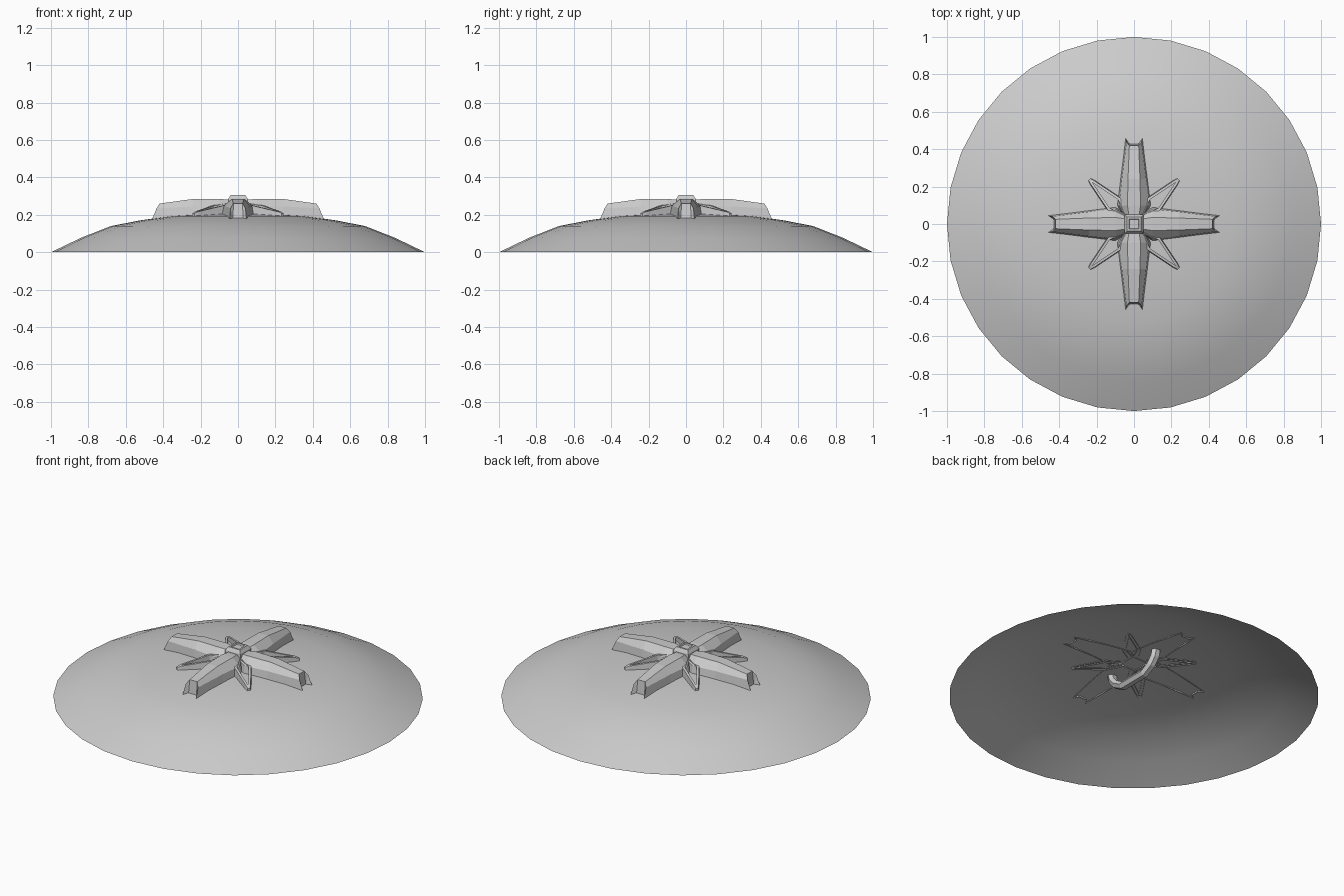
import bpy, bmesh, math
from mathutils import Vector, Matrix

if "Cube" in bpy.data.objects:
    bpy.data.objects.remove(bpy.data.objects["Cube"])

PROFILE = [(0, 0.208), (0.2, 0.203), (0.36, 0.193), (0.52, 0.171), (0.68, 0.14), (0.84, 0.077), (1, 0)]


def dome_z(r):
    for (r0, z0), (r1, z1) in zip(PROFILE, PROFILE[1:]):
        if r <= r1:
            return z0 + (z1 - z0) * (r - r0) / (r1 - r0)
    return 0


def make(name, bm, angle=0.0, smooth=None):
    bmesh.ops.remove_doubles(bm, verts=bm.verts, dist=1e-5)
    bmesh.ops.recalc_face_normals(bm, faces=bm.faces)
    bm.transform(Matrix.Rotation(angle, 4, 'Z'))
    me = bpy.data.meshes.new(name)
    bm.to_mesh(me)
    bm.free()
    ob = bpy.data.objects.new(name, me)
    bpy.context.collection.objects.link(ob)
    if smooth:
        bpy.ops.object.select_all(action='DESELECT')
        ob.select_set(True)
        bpy.context.view_layer.objects.active = ob
        bpy.ops.object.shade_smooth_by_angle(angle=math.radians(smooth))
    return ob


def loft(bm, sections, closed=True):
    rows = [[bm.verts.new(p) for p in s] for s in sections]
    n = len(rows[0])
    for a, b in zip(rows, rows[1:]):
        for i in range(n if closed else n - 1):
            j = (i + 1) % n
            bm.faces.new((a[i], a[j], b[j], b[i]))
    return rows


# Shield dome: thin shell, 32 sides
bm = bmesh.new()
N = 32
rows = loft(bm, [[(r * math.cos(2 * math.pi * i / N), r * math.sin(2 * math.pi * i / N), z)
                  for i in range(N)] for r, z in PROFILE[1:]])
apex = bm.verts.new((0, 0, PROFILE[0][1]))
for i in range(N):
    bm.faces.new((apex, rows[0][i], rows[0][(i + 1) % N]))
dome = make("shield_dome", bm, smooth=40)
# make sure the dome faces upward
if dome.data.polygons[-1].normal.z < 0:
    dome.data.flip_normals()

# Four long emblem arms with notched ends
# distance, base half width, shoulder half width, ridge half width, shoulder z, ridge z
ARM = [(0.03, 0.05, 0.045, 0.025, 0.255, 0.28),
       (0.10, 0.09, 0.08, 0.035, 0.245, 0.285),
       (0.24, 0.072, 0.065, 0.032, 0.245, 0.285)]
for k in range(4):
    bm = bmesh.new()
    secs = []
    for r, wb, ws, wt, zs, zt in ARM:
        zb = dome_z(r) - 0.004
        secs.append([(r, -wb, zb), (r, -ws, zs), (r, -wt, zt),
                     (r, wt, zt), (r, ws, zs), (r, wb, zb)])
    zb = dome_z(0.46) - 0.004
    secs.append([(0.46, -0.045, zb), (0.435, -0.04, 0.235), (0.42, -0.025, 0.26),
                 (0.42, 0.025, 0.26), (0.435, 0.04, 0.235), (0.46, 0.045, zb)])
    rows = loft(bm, secs, closed=False)
    b0, s0, t0, t1, s1, b1 = rows[-1]
    m0 = bm.verts.new((0.43, -0.026, zb))
    m1 = bm.verts.new((0.43, 0.026, zb))
    for f in ((b0, s0, m0), (s0, t0, m0), (t0, t1, m1, m0), (t1, s1, m1), (s1, b1, m1)):
        bm.faces.new(f)
    make("emblem_arm", bm, k * math.pi / 2)

# Four short diagonal rays: a pointed frame of two rails
for k in range(4):
    bm = bmesh.new()
    for s in (1, -1):
        secs = []
        # distance, outer offset, inner offset, top z
        for d, so, si, zt in ((0.07, 0.03, 0.0, 0.262), (0.15, 0.05, 0.032, 0.25),
                              (0.315, 0.017, 0.0, 0.217), (0.337, 0.01, 0.0, 0.208)):
            zb = dome_z(d) - 0.004
            secs.append([(d, s * so, zb), (d, s * (so - 0.004), zt),
                         (d, s * si, zt), (d, s * si, zb)])
        rows = loft(bm, secs, closed=False)
        bm.faces.new(rows[-1])
    make("emblem_ray", bm, math.pi / 4 + k * math.pi / 2)

# Square centre boss with a sunken top
bm = bmesh.new()
rows = loft(bm, [[(x * w, y * w, z) for x, y in ((1, 1), (-1, 1), (-1, -1), (1, -1))]
                 for w, z in ((0.055, 0.2), (0.05, 0.288), (0.038, 0.307), (0.028, 0.307), (0.025, 0.3))])
bm.faces.new(rows[-1])
make("centre_boss", bm)

# Grip handle inside the dome: hexagonal bar swept along an arched path
bm = bmesh.new()
path = [Vector((0, y, z)) for y, z in ((-0.185, 0.207), (-0.175, 0.17), (-0.145, 0.135), (-0.09, 0.105),
                                       (0.09, 0.105), (0.145, 0.135), (0.175, 0.17), (0.185, 0.207))]
secs = []
for i, p in enumerate(path):
    t = (path[min(i + 1, 7)] - path[max(i - 1, 0)]).normalized()
    side = Vector((1, 0, 0))
    up = side.cross(t)
    secs.append([p + side * 0.028 * math.cos(a) + up * 0.024 * math.sin(a)
                 for a in (math.pi / 3 * j for j in range(6))])
rows = loft(bm, secs)
bm.faces.new(rows[0])
bm.faces.new(rows[-1])
make("grip_handle", bm)
